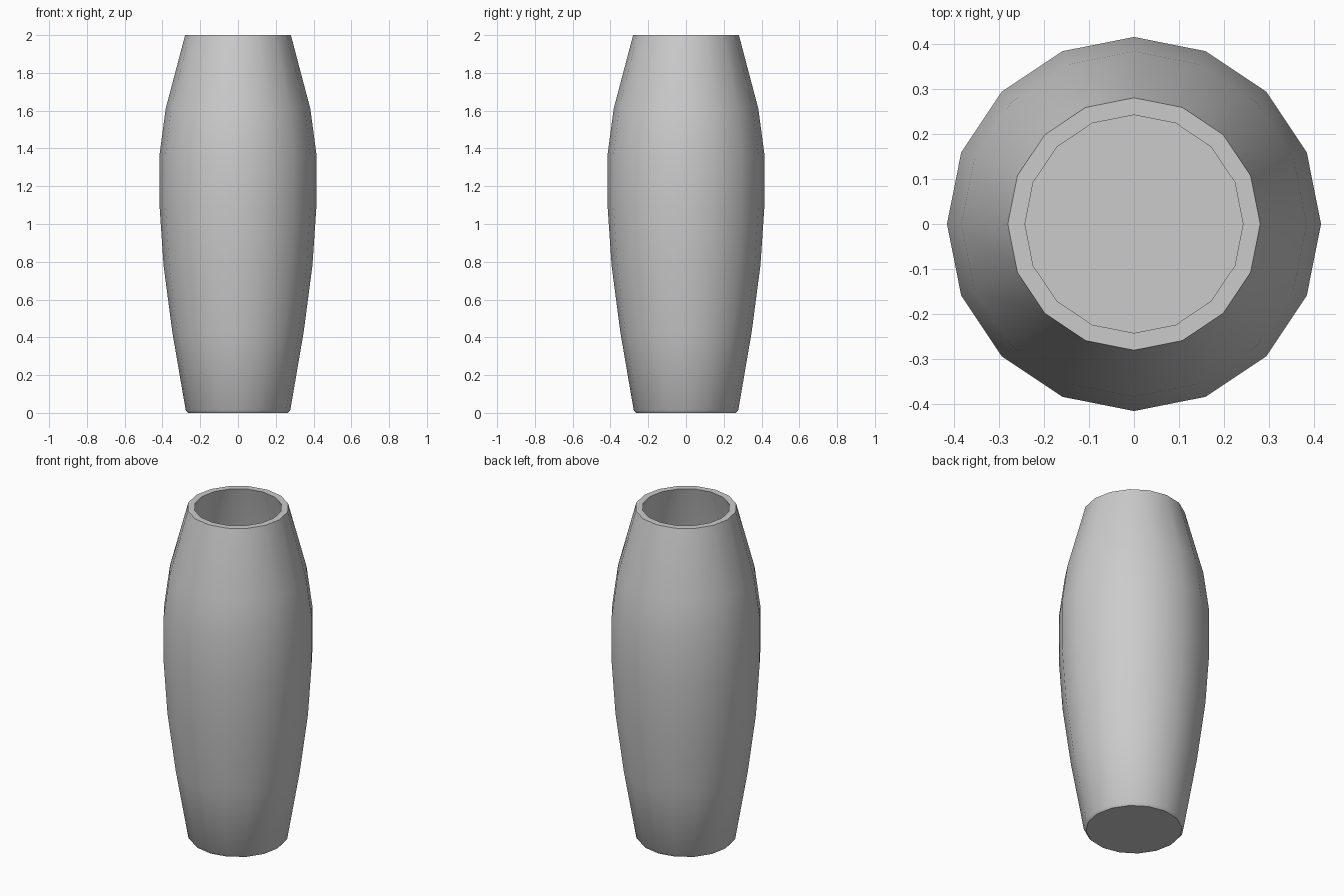
import bpy, bmesh, math

if "Cube" in bpy.data.objects:
    bpy.data.objects.remove(bpy.data.objects["Cube"])

SIDES = 16

# (radius, height): bevelled foot, outer wall, flat rim, inner wall, inner floor
profile = [
    (0.265, 0.0), (0.277, 0.015), (0.348, 0.43), (0.394, 0.78),
    (0.415, 1.09), (0.415, 1.37), (0.383, 1.61), (0.28, 2.0),
    (0.242, 2.0), (0.346, 1.60), (0.378, 1.36), (0.378, 1.10),
    (0.357, 0.79), (0.312, 0.44), (0.243, 0.04),
]


def lathe(name, points, sides):
    bm = bmesh.new()
    rings = []
    for r, z in points:
        rings.append([bm.verts.new((r * math.cos(2 * math.pi * i / sides),
                                    r * math.sin(2 * math.pi * i / sides), z))
                      for i in range(sides)])
    for a, b in zip(rings, rings[1:]):
        for i in range(sides):
            j = (i + 1) % sides
            bm.faces.new((a[i], a[j], b[j], b[i]))
    # close the underside and the inner floor
    bm.faces.new(rings[0][::-1])
    bm.faces.new(rings[-1])
    bmesh.ops.recalc_face_normals(bm, faces=bm.faces)
    mesh = bpy.data.meshes.new(name)
    bm.to_mesh(mesh)
    bm.free()
    obj = bpy.data.objects.new(name, mesh)
    bpy.context.collection.objects.link(obj)
    return obj


# Hollow vase, smooth around the wall with crisp rim and foot
vase = lathe("vase", profile, SIDES)
bpy.context.view_layer.objects.active = vase
vase.select_set(True)
bpy.ops.object.shade_smooth_by_angle(angle=math.radians(30))
